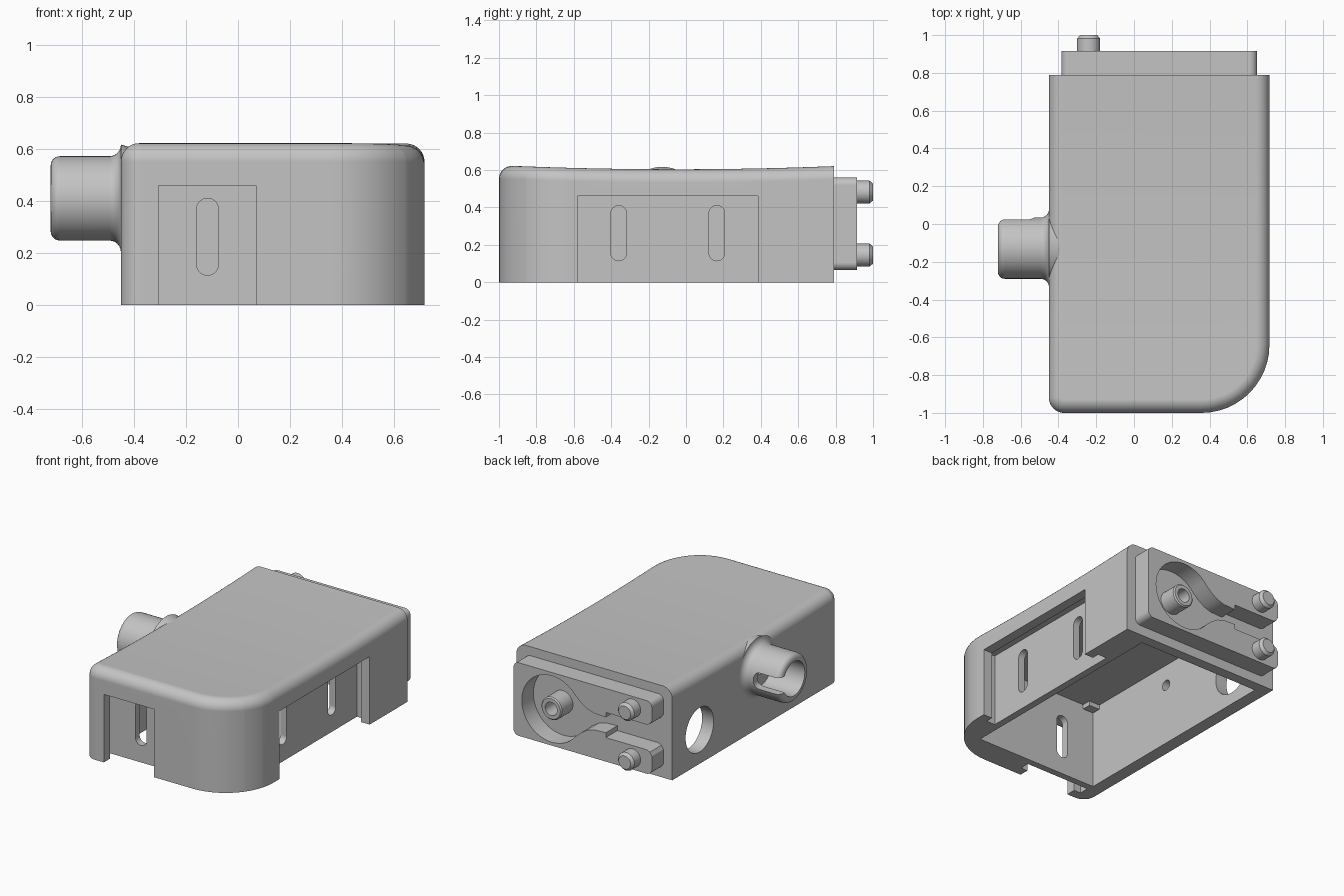
import bpy, bmesh
from math import sin, cos, pi
from mathutils import Vector

cube = bpy.data.objects.get("Cube")
if cube:
    bpy.data.objects.remove(cube, do_unlink=True)

grey = bpy.data.materials.new("plain_grey")
grey.use_nodes = True
grey.diffuse_color = (0.55, 0.55, 0.55, 1)
grey.node_tree.nodes["Principled BSDF"].inputs["Base Color"].default_value = grey.diffuse_color


def make_object(name, bm):
    bmesh.ops.recalc_face_normals(bm, faces=bm.faces)
    mesh = bpy.data.meshes.new(name)
    bm.to_mesh(mesh)
    bm.free()
    mesh.materials.append(grey)
    obj = bpy.data.objects.new(name, mesh)
    bpy.context.collection.objects.link(obj)
    return obj


def prism_bmesh(points, axis, low, high):
    """Extrude a flat outline along an axis from low to high."""
    place = {"x": lambda u, v, w: (w, u, v),
             "y": lambda u, v, w: (u, w, v),
             "z": lambda u, v, w: (u, v, w)}[axis]
    bm = bmesh.new()
    rings = [[bm.verts.new(place(u, v, w)) for u, v in points] for w in (low, high)]
    bm.faces.new(rings[0])
    bm.faces.new(rings[1])
    n = len(points)
    for i in range(n):
        j = (i + 1) % n
        bm.faces.new((rings[0][i], rings[0][j], rings[1][j], rings[1][i]))
    bmesh.ops.recalc_face_normals(bm, faces=bm.faces)
    return bm


def prism(name, points, axis, low, high):
    return make_object(name, prism_bmesh(points, axis, low, high))


def rounded(u0, u1, v0, v1, radii, steps=12):
    """Rectangle outline; radii run from the low-low corner anticlockwise."""
    points = []
    corners = [(u0, v0, 1, 1), (u1, v0, -1, 1), (u1, v1, -1, -1), (u0, v1, 1, -1)]
    for k, ((u, v, su, sv), r) in enumerate(zip(corners, radii)):
        if r == 0:
            points.append((u, v))
            continue
        for i in range(steps + 1):
            a = pi + k * pi / 2 + i / steps * pi / 2
            points.append((u + su * r + r * cos(a), v + sv * r + r * sin(a)))
    return points


def circle(u, v, r, n=48):
    return [(u + r * cos(2 * pi * i / n), v + r * sin(2 * pi * i / n)) for i in range(n)]


def slot(u, half=0.042):
    return rounded(u - half, u + half, 0.115, 0.41, [half - 0.0005] * 4)


def box(u0, u1, v0, v1):
    return rounded(u0, u1, v0, v1, [0] * 4)


def cut(obj, points, axis, low, high):
    cutter = prism("cutter", points, axis, low, high)
    cutter.hide_render = True
    mod = obj.modifiers.new("cut", "BOOLEAN")
    mod.operation = "DIFFERENCE"
    mod.solver = "EXACT"
    mod.object = cutter
    bpy.context.view_layer.objects.active = obj
    bpy.ops.object.modifier_apply(modifier=mod.name)
    bpy.data.objects.remove(cutter, do_unlink=True)


def lathe(name, profile, centre, axis, steps=48):
    """Spin a closed (distance along axis, radius) profile."""
    bm = bmesh.new()
    rings = []
    for i in range(steps):
        a = 2 * pi * i / steps
        ring = []
        for d, r in profile:
            p = (d, r * cos(a), r * sin(a)) if axis == "x" else (r * cos(a), d, r * sin(a))
            ring.append(bm.verts.new(Vector(p) + Vector(centre)))
        rings.append(ring)
    n = len(profile)
    for i in range(steps):
        a, b = rings[i], rings[(i + 1) % steps]
        for j in range(n):
            k = (j + 1) % n
            bm.faces.new((a[j], a[k], b[k], b[j]))
    bmesh.ops.remove_doubles(bm, verts=bm.verts, dist=0.00001)
    return make_object(name, bm)


# Housing: rounded outline, soft top edge, gently dished top
LEFT, BACK, TOP = 0.717, 0.79, 0.622
bm = prism_bmesh(rounded(-0.45, LEFT, -1, BACK, [0.08, 0.36, 0, 0]), "z", 0, TOP)
rim = [e for e in bm.edges
       if all(v.co.z > 0.6 for v in e.verts) and not all(v.co.y > 0.78 for v in e.verts)]
bmesh.ops.bevel(bm, geom=rim, offset=0.07, segments=8, profile=0.5,
                affect="EDGES", clamp_overlap=False)
for i in range(1, 18):
    bmesh.ops.bisect_plane(bm, geom=bm.verts[:] + bm.edges[:] + bm.faces[:], dist=0.0001,
                           plane_co=(0, -0.95 + i * 0.1, 0), plane_no=(0, 1, 0))
for v in bm.verts:
    if v.co.z > 0.5:
        v.co.z -= max(0, 0.018 * (1 - ((v.co.y + 0.05) / 0.87) ** 2))
housing = make_object("housing", bm)

# Hollow inside, open underneath
cut(housing, box(-0.364, 0.54, -0.825, 0.72), "z", -0.1, 0.55)

# Side openings, each with a wider groove behind the outer skin
SKIN, GROOVE, LAP = 0.065, 0.13, 0.05
cut(housing, box(-0.305, 0.07, -0.1, 0.46), "y", -1.1, -1 + SKIN + 0.001)
cut(housing, box(-0.305 - LAP, 0.07 + LAP, -0.1, 0.46 + LAP / 2), "y", -1 + SKIN, -1 + GROOVE)
cut(housing, box(-0.58, 0.385, -0.1, 0.46), "x", LEFT - SKIN - 0.001, 0.8)
cut(housing, box(-0.58 - LAP, 0.385 + LAP, -0.1, 0.46 + LAP / 2), "x", LEFT - GROOVE, LEFT - SKIN)

# Long slots through the sunken panels
cut(housing, slot(-0.117), "y", -0.9, -0.8)
for y in (-0.36, 0.165):
    cut(housing, slot(y), "x", 0.5, 0.62)

# Round window and spout bore in the right wall
SPOUT = (0, -0.128, 0.41)
cut(housing, circle(0.497, 0.23, 0.15), "x", -0.6, -0.3)
cut(housing, circle(SPOUT[1], SPOUT[2], 0.035, 24), "x", -0.6, -0.3)

# Small tab in the ceiling corner
tab = prism("ceiling_tab", box(-0.37, -0.285, -0.83, -0.765), "z", 0.52, 0.56)

# Spout with a hollow flared root, rounded lip and a slot along its rear side
flare = [(-0.495 + 0.045 * cos(i * pi / 12), 0.207 - 0.045 * sin(i * pi / 12)) for i in range(7)]
lip = [(-0.685 - 0.035 * sin(i * pi / 12), 0.127 + 0.035 * cos(i * pi / 12)) for i in range(7)]
spout = lathe("spout", [(-0.37, 0.19), (-0.42, 0.198)] + flare + lip +
              [(-0.72, 0.115), (-0.47, 0.115), (-0.47, 0.035), (-0.37, 0.035)], SPOUT, "x")
cut(spout, rounded(-0.8, -0.53, 0.355, 0.465, [0, 0.04, 0.04, 0]), "y", -0.1, 0.2)

# Rear coupling block with round pocket, funnel and channel
MID = 0.3125
block = prism("coupling_block", rounded(-0.385, 0.652, 0.065, 0.56, [0.04] * 4), "y", 0.78, 0.915)
cut(block, circle(0.365, MID, 0.225), "y", 0.791, 1)
half = [(0.26, 0.185), (0.2, 0.15), (0.15, 0.105), (0.1, 0.072), (0.05, 0.056), (-0.04, 0.052),
        (-0.04, 0.085), (-0.345, 0.085), (-0.37, 0.095), (-0.385, 0.12), (-0.45, 0.12)]
funnel = [(x, MID + h) for x, h in half] + [(x, MID - h) for x, h in reversed(half)]
cut(block, funnel, "y", 0.791, 1)

# Hollow boss in the pocket
boss = lathe("pocket_boss", [(0.78, 0.077), (0.907, 0.077), (0.915, 0.069), (0.915, 0.045),
                             (0.8, 0.045), (0.8, 0), (0.78, 0)], (0.37, 0, MID), "y", 32)

# Locating pegs with chamfered tips
pegs = [lathe(name, [(0.9, 0), (0.9, 0.061), (0.982, 0.061), (1, 0.045), (1, 0)],
              (-0.24, 0, z), "y", 32)
        for name, z in (("upper_peg", 0.482), ("lower_peg", 0.145))]

# Smooth curves, crisp corners, flat panels
for obj in [housing, tab, spout, block, boss] + pegs:
    bpy.ops.object.select_all(action="DESELECT")
    obj.select_set(True)
    bpy.context.view_layer.objects.active = obj
    bpy.ops.object.shade_smooth_by_angle(angle=pi / 6)
    normals = obj.modifiers.new("panel_normals", "WEIGHTED_NORMAL")
    normals.keep_sharp = True
